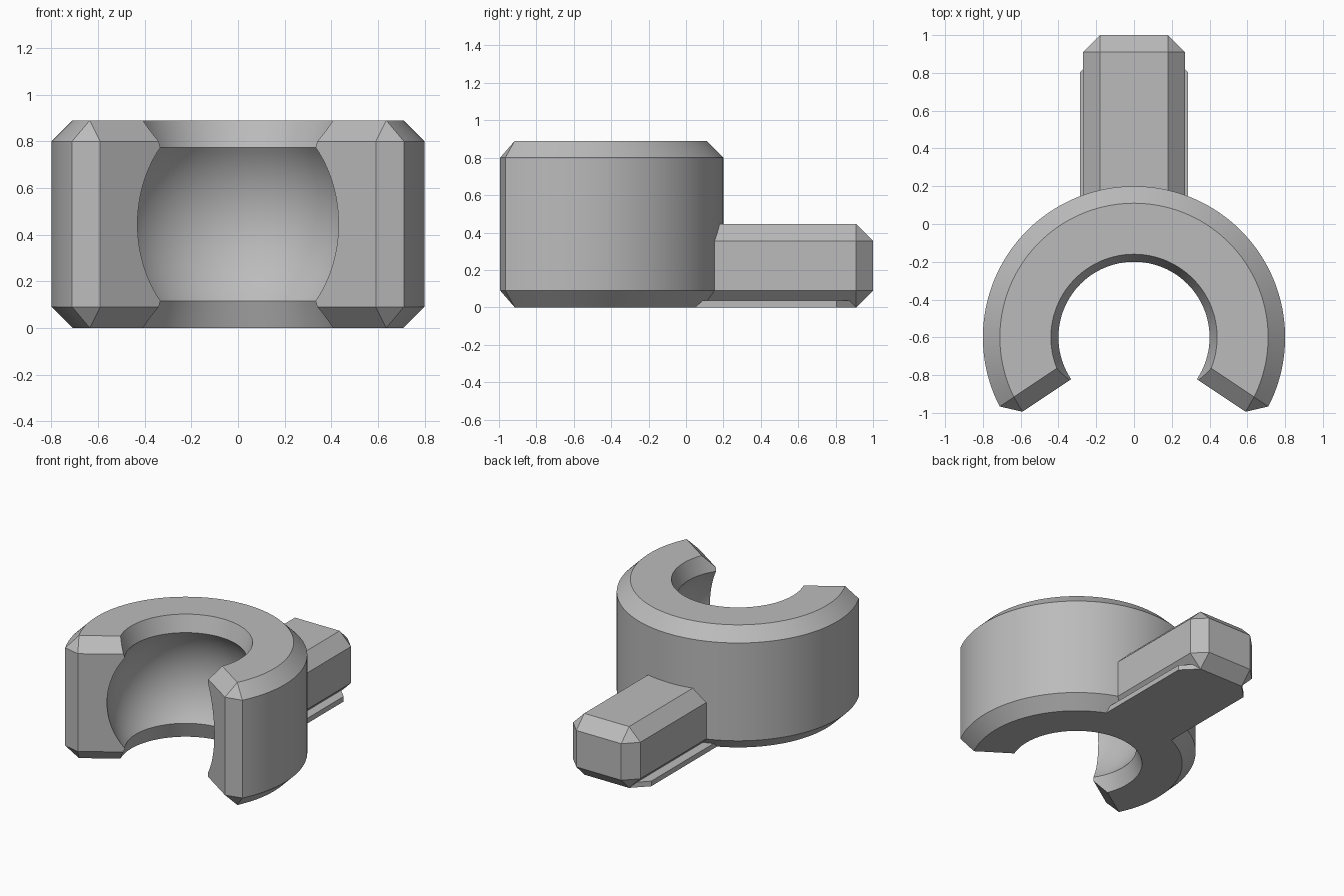
import bpy, bmesh, math
from mathutils import Vector

if "Cube" in bpy.data.objects:
    bpy.data.objects.remove(bpy.data.objects["Cube"])

grey = bpy.data.materials.new("plain grey")
grey.use_nodes = True
grey.diffuse_color = (0.5, 0.5, 0.5, 1)
grey.node_tree.nodes["Principled BSDF"].inputs["Base Color"].default_value = (0.5, 0.5, 0.5, 1)

HEIGHT, CHAMFER, OUTER, BORE = 0.89, 0.09, 0.8, 0.4
SOCKET = 0.518                       # radius of the spherical socket
MID = HEIGHT / 2
CENTRE = Vector((0, -0.6, 0))
END = math.atan2(-2, 3)              # angle of the ring's end face


def finish(name, bm):
    bmesh.ops.recalc_face_normals(bm, faces=bm.faces[:])
    mesh = bpy.data.meshes.new(name)
    bm.to_mesh(mesh)
    bm.free()
    mesh.materials.append(grey)
    obj = bpy.data.objects.new(name, mesh)
    bpy.context.scene.collection.objects.link(obj)
    bpy.ops.object.select_all(action='DESELECT')
    obj.select_set(True)
    bpy.context.view_layer.objects.active = obj
    bpy.ops.object.shade_smooth_by_angle(angle=math.radians(20))
    return obj


# Half of the ring: closed profile with a spherical inside, spun to the back
bm = bmesh.new()
rim = OUTER - CHAMFER
profile = [(BORE + 0.04, 0), (rim, 0), (OUTER, CHAMFER),
           (OUTER, HEIGHT - CHAMFER), (rim, HEIGHT), (BORE + 0.04, HEIGHT)]
lip = math.acos(BORE / SOCKET)
for i in range(25):
    a = lip * (1 - i / 12)
    profile.append((SOCKET * math.cos(a), MID + SOCKET * math.sin(a)))
start = math.radians(-60)
verts = [bm.verts.new(CENTRE + Vector((r * math.cos(start), r * math.sin(start), z)))
         for r, z in profile]
edges = [bm.edges.new((verts[i - 1], verts[i])) for i in range(len(verts))]
bmesh.ops.spin(bm, geom=verts + edges, cent=CENTRE, axis=(0, 0, 1),
               angle=math.radians(150), steps=70)

along = Vector((math.cos(END), math.sin(END), 0))
inward = Vector((-along.y, along.x, 0))


def at(r, depth, z):
    return CENTRE + along * r + inward * depth + Vector((0, 0, z))


def chop(a, b, c):
    """Cut the half ring with the plane through three points and cap it."""
    normal = (b - a).cross(c - a).normalized()
    if normal.dot(Vector((0, 0, MID)) - a) > 0:
        normal = -normal
    cut = bmesh.ops.bisect_plane(bm, geom=bm.verts[:] + bm.edges[:] + bm.faces[:],
                                 dist=1e-5, plane_co=a, plane_no=normal, clear_outer=True)
    rim_edges = [e for e in cut["geom_cut"]
                 if isinstance(e, bmesh.types.BMEdge) and e.is_boundary
                 and any(v.co.x > 1e-4 for v in e.verts)]
    if rim_edges:
        bmesh.ops.edgeloop_fill(bm, edges=rim_edges)


# End face, then its chamfers and small corner facets
skin = math.sqrt(OUTER ** 2 - CHAMFER ** 2)
top_skin = math.sqrt(rim ** 2 - CHAMFER ** 2)
chop(at(0, 0, 0), at(1, 0, 0), at(0, 0, 1))
chop(at(rim, 0, 0), at(skin, CHAMFER, 0), at(rim, 0, 1))
levels = [(HEIGHT - CHAMFER, HEIGHT), (CHAMFER, 0)]
for low, flat in levels:
    chop(at(0, 0, low), at(1, 0, low), at(0, CHAMFER, flat))
for low, flat in levels:
    chop(at(rim, 0, low), at(skin, CHAMFER, low), at(top_skin, CHAMFER, flat))

bmesh.ops.mirror(bm, geom=bm.verts[:] + bm.edges[:] + bm.faces[:], axis='X', merge_dist=1e-4)
bmesh.ops.remove_doubles(bm, verts=bm.verts[:], dist=1e-4)
finish("socket_ring", bm)

# Chamfered tail block, its front end buried in the ring
bm = bmesh.new()
bmesh.ops.create_cube(bm, size=1)
for v in bm.verts:
    v.co = Vector((v.co.x * 0.54, 0.47 + v.co.y * 1.06, (v.co.z + 0.5) * MID))
bmesh.ops.bevel(bm, geom=bm.edges[:], offset=CHAMFER, offset_type='OFFSET',
                segments=1, affect='EDGES', clamp_overlap=False)
finish("tail_block", bm)

# Thin foot plate under the tail, back corners clipped
bm = bmesh.new()
side = [(0.285, -0.05), (0.285, 0.805), (0.18, 0.91)]
outline = side + [(-x, y) for x, y in reversed(side)]
face = bm.faces.new([bm.verts.new((x, y, 0)) for x, y in outline])
up = bmesh.ops.extrude_face_region(bm, geom=[face])
bmesh.ops.translate(bm, vec=(0, 0, 0.037),
                    verts=[g for g in up["geom"] if isinstance(g, bmesh.types.BMVert)])
if not any(f.normal.z < 0 and f.calc_center_median().z < 1e-5 for f in bm.faces):
    bmesh.ops.holes_fill(bm, edges=[e for e in bm.edges if e.is_boundary])
finish("foot_plate", bm)
